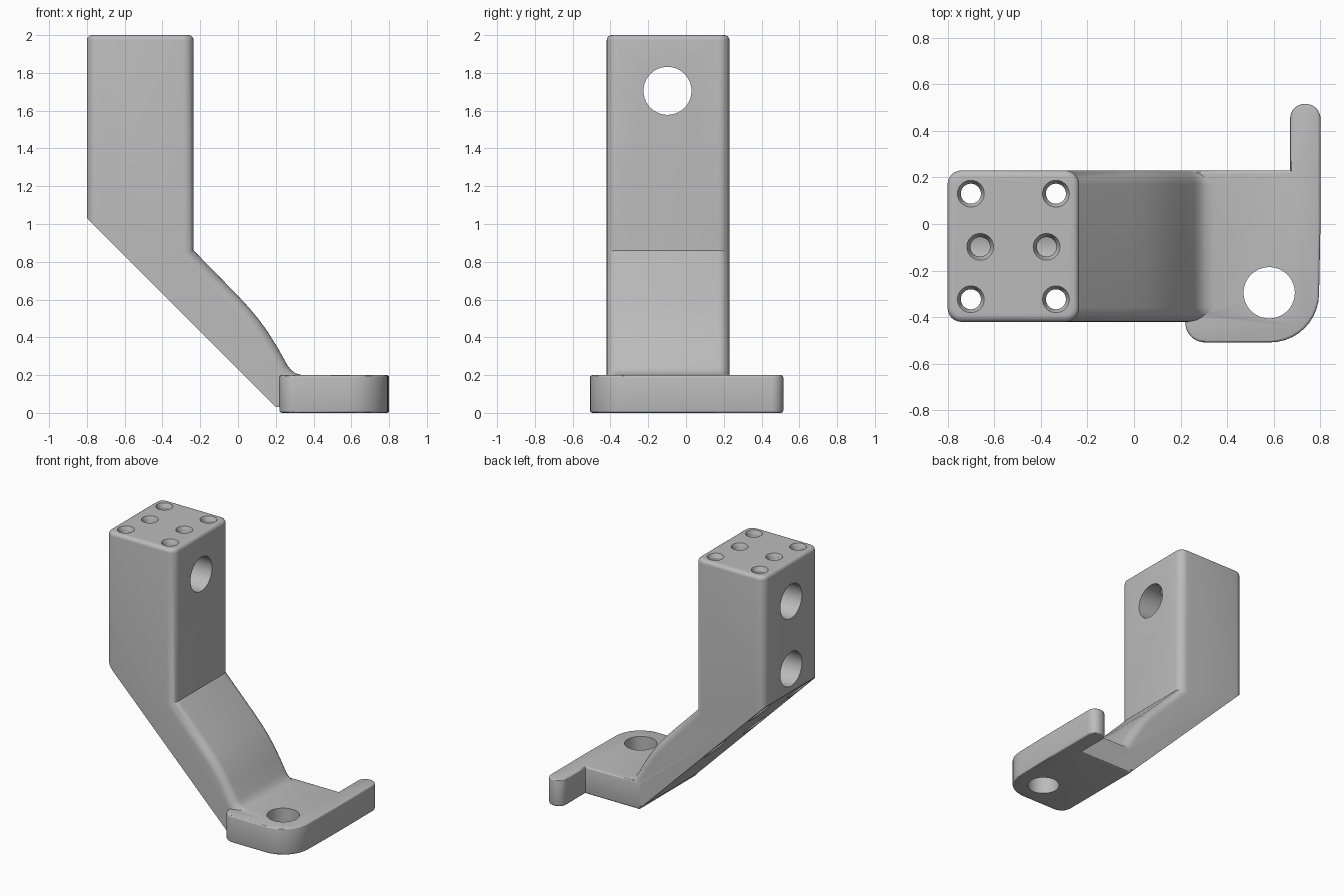
import bpy, bmesh, math
from mathutils import Vector

cube = bpy.data.objects.get("Cube")
if cube:
    bpy.data.objects.remove(cube, do_unlink=True)

grey = bpy.data.materials.new("mid_grey")
grey.use_nodes = True
colour = (0.5, 0.5, 0.5, 1)
grey.diffuse_color = colour
grey.node_tree.nodes["Principled BSDF"].inputs["Base Color"].default_value = colour

FRONT, BACK, TOP = -0.42, 0.23, 2.0


def finish(name, bm):
    bmesh.ops.recalc_face_normals(bm, faces=bm.faces)
    mesh = bpy.data.meshes.new(name)
    bm.to_mesh(mesh)
    bm.free()
    ob = bpy.data.objects.new(name, mesh)
    bpy.context.collection.objects.link(ob)
    mesh.materials.append(grey)
    return ob


def prism(points, offset):
    """Solid swept from a flat outline along an offset vector."""
    bm = bmesh.new()
    face = bm.faces.new([bm.verts.new(p) for p in points])
    geom = bmesh.ops.extrude_face_region(bm, geom=[face])["geom"]
    bmesh.ops.translate(bm, vec=offset, verts=[v for v in geom if isinstance(v, bmesh.types.BMVert)])
    bmesh.ops.recalc_face_normals(bm, faces=bm.faces)
    return bm


def round_edges(bm, test, radius, segments):
    edges = [e for e in bm.edges if test(e.verts[0].co, e.verts[1].co)]
    bmesh.ops.bevel(bm, geom=edges, offset=radius, segments=segments,
                    profile=0.5, affect='EDGES', clamp_overlap=True)


def rounded_outline(corners, steps=10):
    """Replace each (x, y, radius) corner with an arc."""
    out = []
    for i, (x, y, r) in enumerate(corners):
        p = Vector((x, y))
        if r == 0:
            out.append((x, y, 0))
            continue
        a = (Vector(corners[i - 1][:2]) - p).normalized()
        b = (Vector(corners[(i + 1) % len(corners)][:2]) - p).normalized()
        half = a.angle(b) / 2
        centre = p + (a + b).normalized() * r / math.sin(half)
        start = p + a * r / math.tan(half) - centre
        end = p + b * r / math.tan(half) - centre
        sweep = start.angle_signed(end)
        for k in range(steps + 1):
            t = -sweep * k / steps
            c, s = math.cos(t), math.sin(t)
            q = centre + Vector((start.x * c - start.y * s, start.x * s + start.y * c))
            out.append((q.x, q.y, 0))
    return out


def boolean(target, other, operation):
    mod = target.modifiers.new(operation.lower(), 'BOOLEAN')
    mod.operation, mod.solver, mod.object = operation, 'EXACT', other
    bpy.context.view_layer.objects.active = target
    bpy.ops.object.modifier_apply(modifier=mod.name)
    bpy.data.objects.remove(other, do_unlink=True)


def drill(target, start, end, r1, r2=None, sides=40):
    """Cut a round or tapered hole between two points."""
    a, b = Vector(start), Vector(end)
    bm = bmesh.new()
    bmesh.ops.create_cone(bm, cap_ends=True, segments=sides, radius1=r1,
                          radius2=r1 if r2 is None else r2, depth=(b - a).length)
    bmesh.ops.rotate(bm, verts=bm.verts, matrix=(b - a).to_track_quat('Z', 'Y').to_matrix())
    bmesh.ops.translate(bm, verts=bm.verts, vec=(a + b) / 2)
    cutter = finish("hole_cutter", bm)
    cutter.hide_render = True
    boolean(target, cutter, 'DIFFERENCE')


# Column and curved sloping arm, one side profile
slope = [(-0.235, 0.86), (0.0, 0.62), (0.06, 0.555), (0.11, 0.495), (0.16, 0.425),
         (0.21, 0.345), (0.26, 0.255), (0.28, 0.228), (0.305, 0.209), (0.35, 0.198)]
profile = [(-0.8, TOP), (-0.235, TOP)] + slope + [(0.35, 0.03), (0.2, 0.03), (-0.8, 1.03)]
bm = prism([(x, FRONT, z) for x, z in profile], (0, BACK - FRONT, 0))


def side_edge(a, b):
    if abs(a.y - b.y) > 0.01:
        return False
    back = a.x < -0.79 and b.x < -0.79
    front = all(v.x > -0.24 and v.z > 0.19 for v in (a, b))
    return back or front


round_edges(bm, side_edge, 0.06, 6)
round_edges(bm, lambda a, b: min(a.z, b.z) > TOP - 0.001, 0.027, 4)
bracket = finish("bracket_body", bm)

# Foot plate with its rear finger
corners = [(0.22, BACK, 0), (0.67, BACK, 0), (0.67, 0.515, 0.062), (0.8, 0.515, 0.062),
           (0.8, 0, 0), (0.79, -0.508, 0.21), (0.22, -0.508, 0.085)]
bm = prism(rounded_outline(corners), (0, 0, 0.2))
round_edges(bm, lambda a, b: abs(a.z - b.z) < 0.001, 0.012, 3)
boolean(bracket, finish("foot_plate", bm), 'UNION')

# Cross holes through the column and the foot hole
MID = -0.098
drill(bracket, (-1, MID, 1.705), (0, MID, 1.705), 0.127, sides=56)
drill(bracket, (-1, MID, 1.2), (-0.4, MID, 1.2), 0.127, sides=56)
drill(bracket, (0.58, -0.295, -0.1), (0.58, -0.295, 0.3), 0.11, sides=56)

# Vertical screw holes with countersunk rims, wider at the lower end
for x in (-0.7, -0.335):
    for y in (0.13, -0.323):
        drill(bracket, (x, y, 0.2), (x, y, 2.1), 0.043)
        drill(bracket, (x, y, 0.2), (x, y, 1.6), 0.075)
        drill(bracket, (x, y, 1.97), (x, y, 2.005), 0.043, 0.06)

# Clamping screw holes that meet the cross hole
for x in (-0.66, -0.375):
    drill(bracket, (x, MID, 1.72), (x, MID, 2.1), 0.042)
    drill(bracket, (x, MID, 1.97), (x, MID, 2.005), 0.042, 0.06)

bpy.ops.object.select_all(action='DESELECT')
bracket.select_set(True)
bpy.context.view_layer.objects.active = bracket
bpy.ops.object.shade_smooth_by_angle(angle=math.radians(30))
